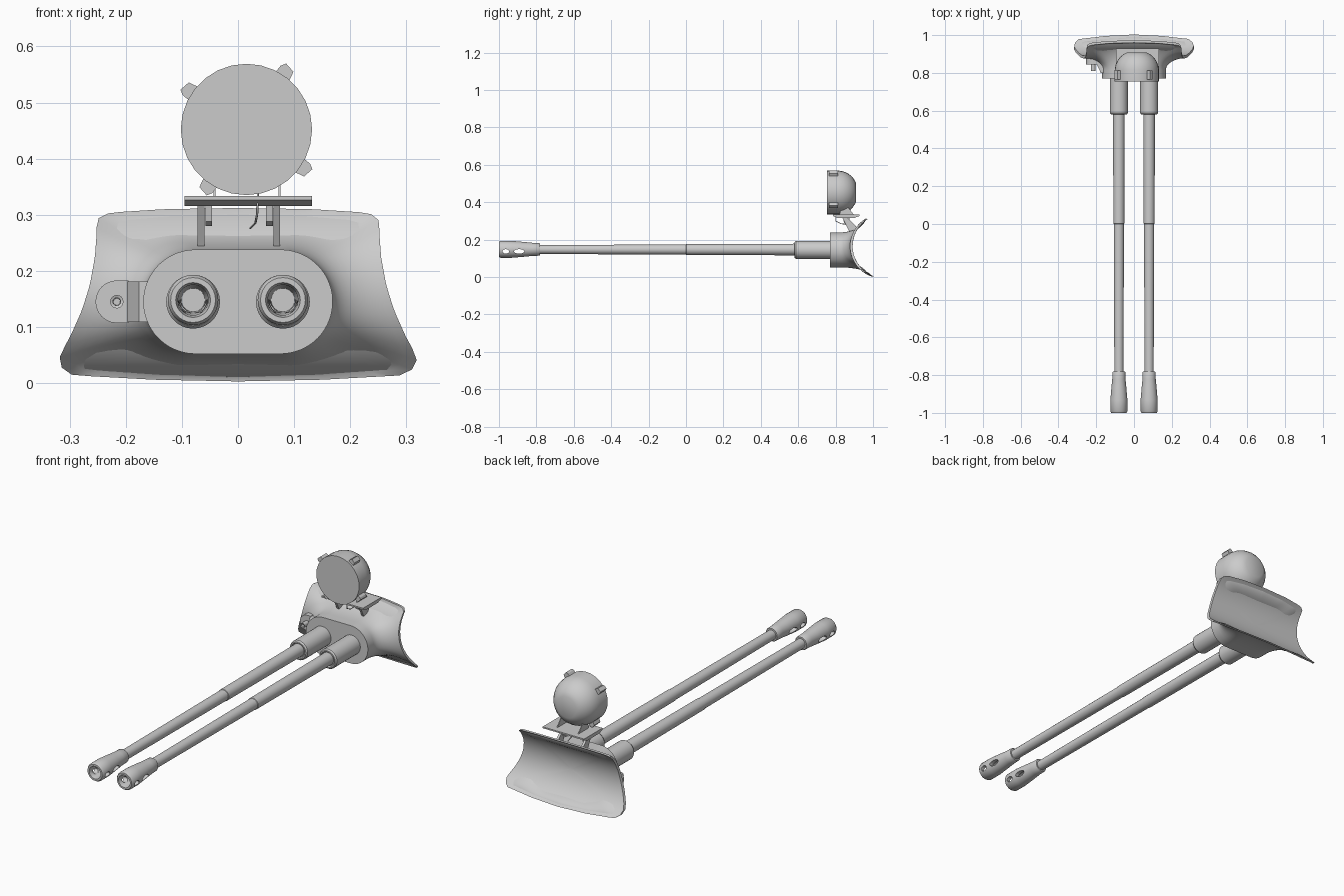
import bpy, bmesh, math
from mathutils import Matrix, Vector

if "Cube" in bpy.data.objects:
    bpy.data.objects.remove(bpy.data.objects["Cube"])

grey = bpy.data.materials.new("plain grey")
grey.diffuse_color = (0.6, 0.6, 0.6, 1)
grey.use_nodes = True
grey.node_tree.nodes["Principled BSDF"].inputs["Base Color"].default_value = grey.diffuse_color


def finish(name, bm, angle=35):
    bmesh.ops.remove_doubles(bm, verts=bm.verts, dist=1e-5)
    bmesh.ops.recalc_face_normals(bm, faces=bm.faces)
    me = bpy.data.meshes.new(name)
    bm.to_mesh(me)
    bm.free()
    ob = bpy.data.objects.new(name, me)
    bpy.context.collection.objects.link(ob)
    me.materials.append(grey)
    bpy.ops.object.select_all(action='DESELECT')
    ob.select_set(True)
    bpy.context.view_layer.objects.active = ob
    if angle:
        bpy.ops.object.shade_smooth_by_angle(angle=math.radians(angle))
    return ob


def loft(name, rings, angle=35, caps=True):
    bm = bmesh.new()
    loops = [[bm.verts.new(p) for p in r] for r in rings]
    n = len(loops[0])
    for a, b in zip(loops, loops[1:]):
        for i in range(n):
            j = (i + 1) % n
            bm.faces.new((a[i], a[j], b[j], b[i]))
    if caps:
        bm.faces.new(loops[0])
        bm.faces.new(loops[-1])
    return finish(name, bm, angle)


def lathe(name, cx, cz, profile, n=28, angle=35, caps=True):
    """Revolve (y, radius) pairs around a line along y."""
    rings = []
    for y, r in profile:
        rings.append([(cx + r * math.cos(2 * math.pi * i / n), y,
                       cz + r * math.sin(2 * math.pi * i / n)) for i in range(n)])
    return loft(name, rings, angle, caps)


def prism(name, pts, axis, a, b):
    """Extrude a flat outline along x (pts are y,z) or y (pts are x,z)."""
    def place(p, t):
        return (t, p[0], p[1]) if axis == 'x' else (p[0], t, p[1])
    return loft(name, [[place(p, t) for p in pts] for t in (a, b)], 0)


def box(name, x0, x1, y0, y1, z0, z1):
    return prism(name, [(x0, z0), (x1, z0), (x1, z1), (x0, z1)], 'y', y0, y1)


def cut(ob, cutter):
    mod = ob.modifiers.new("cut", 'BOOLEAN')
    mod.operation = 'DIFFERENCE'
    mod.solver = 'EXACT'
    mod.object = cutter
    bpy.ops.object.select_all(action='DESELECT')
    bpy.context.view_layer.objects.active = ob
    ob.select_set(True)
    bpy.ops.object.modifier_apply(modifier=mod.name)
    bpy.data.objects.remove(cutter)


# Mantlet shield: stadium nose flaring to a curved edge, hollow cylindrical back
CZ = 0.145
half = [(0, 0.312), (0.13, 0.310), (0.225, 0.304), (0.245, 0.299), (0.252, 0.288),
        (0.252, 0.265), (0.255, 0.225), (0.264, 0.175), (0.278, 0.13), (0.298, 0.085),
        (0.316, 0.052), (0.319, 0.042), (0.314, 0.027), (0.295, 0.014), (0.15, 0.006), (0, 0.003)]
outline = half + [(-x, z) for x, z in half[-2:0:-1]]
stadium = []
for k in range(25):
    a = -math.pi / 2 + math.pi * k / 24
    stadium.append((0.076 + 0.093 * math.cos(a), CZ + 0.093 * math.sin(a)))
stadium += [(-x, 2 * CZ - z) for x, z in stadium]


def ray_hit(poly, ang):
    dx, dz = math.cos(ang), math.sin(ang)
    for (x1, z1), (x2, z2) in zip(poly, poly[1:] + poly[:1]):
        ex, ez = x2 - x1, z2 - z1
        den = dx * ez - dz * ex
        if abs(den) < 1e-9:
            continue
        t = (x1 * ez - (z1 - CZ) * ex) / den
        u = (x1 * dz - (z1 - CZ) * dx) / den
        if t > 0 and -1e-6 <= u <= 1 + 1e-6:
            return (t * dx, CZ + t * dz)
    return (0, CZ)


def back_y(z):
    return 1.063 - math.sqrt(max(0.0, 0.172 ** 2 - (z - 0.165) ** 2))


N = 112
angs = [2 * math.pi * (i + 0.37) / N for i in range(N)]
inner = [ray_hit(stadium, a) for a in angs]
outer = [ray_hit(outline, a) for a in angs]
rings = [[(x, 0.77, z) for x, z in inner]]
for k in range(13):
    t = k / 12 * math.pi / 2
    f, g = 1 - math.cos(t), math.sin(t)
    ring = []
    for (xi, zi), (xo, zo) in zip(inner, outer):
        yo = back_y(zo) - 0.014
        ring.append((xi + (xo - xi) * f, 0.815 + (yo - 0.815) * g, zi + (zo - zi) * f))
    rings.append(ring)
for s in (0.995, 0.9, 0.78, 0.65, 0.5, 0.35, 0.2, 0.05):
    ring = []
    for x, z in outer:
        zz = CZ + (z - CZ) * s
        ring.append((x * s, back_y(zz), zz))
    rings.append(ring)
loft("mantlet_shield", rings)

# Twin barrels with sleeves and slotted muzzles
for side, x in (("left", -0.08), ("right", 0.08)):
    lathe(side + "_sleeve", x, CZ, [(0.585, 0.034), (0.58, 0.038), (0.581, 0.043),
                                    (0.588, 0.048), (0.80, 0.048)])
    lathe(side + "_barrel", x, CZ + 0.002, [(-0.80, 0.024), (0.0, 0.027), (0.002, 0.029), (0.60, 0.031)])
    muzzle = lathe(side + "_muzzle", x, CZ + 0.003,
                   [(-0.84, 0.021), (-0.985, 0.027), (-1.0, 0.031), (-1.0, 0.040), (-0.992, 0.045),
                    (-0.93, 0.045), (-0.86, 0.039), (-0.82, 0.035), (-0.785, 0.034), (-0.78, 0.031)])
    # Side vents through the muzzle wall
    for y, w in ((-0.963, 0.018), (-0.892, 0.028)):
        pts = [(y + w * math.cos(math.pi * k / 8), CZ - 0.008 + 0.012 * math.sin(math.pi * k / 8))
               for k in range(16)]
        cut(muzzle, prism("vent_cutter", pts, 'x', x - 0.08, x + 0.08))
    bpy.ops.object.shade_smooth_by_angle(angle=math.radians(35))

# Sight lug on the left of the nose
lug = [(-0.195, 0.107), (-0.195, 0.183)]
for k in range(13):
    a = math.pi / 2 + math.pi * k / 12
    lug.append((-0.216 + 0.038 * math.cos(a), CZ + 0.038 * math.sin(a)))
prism("sight_lug", lug, 'y', 0.845, 0.875)
wedge = [(-0.197, 0.845), (-0.176, 0.80), (-0.15, 0.80), (-0.15, 0.875), (-0.197, 0.875)]
loft("lug_wedge", [[(x, y, z) for x, y in wedge] for z in (0.109, 0.181)], 0)
lathe("sight_tube", -0.216, CZ, [(0.842, 0.006), (0.812, 0.007), (0.810, 0.012), (0.86, 0.012)], 16)

# Searchlight: drum with a domed back and flat end
LX, LZ = 0.015, 0.452
lathe("searchlight", LX, LZ, [(0.755, 0.117), (0.815, 0.117), (0.84, 0.113), (0.862, 0.104),
                              (0.882, 0.09), (0.897, 0.073), (0.908, 0.052)], 28, 30)

# Clips around the lamp rim
for k in range(4):
    a = math.radians(56 + 90 * k)
    rad, tan = Vector((math.cos(a), math.sin(a))), Vector((-math.sin(a), math.cos(a)))
    c = Vector((LX, LZ))
    pts = [c + rad * r + tan * t for r, t in ((0.10, -0.017), (0.132, -0.012), (0.137, 0.007),
                                              (0.128, 0.013), (0.10, 0.015))]
    prism("lamp_clip", [tuple(p) for p in pts], 'y', 0.765, 0.812)

# Lamp platform, thinner toward its front and back
prism("lamp_platform", [(0.785, 0.333), (0.785, 0.326), (0.81, 0.316), (0.90, 0.316),
                        (0.928, 0.326), (0.928, 0.333)], 'x', -0.095, 0.132)

# Lamp feet and platform brackets
for x in (-0.042, 0.074):
    prism("lamp_foot", [(0.82, 0.33), (0.90, 0.33), (0.865, 0.375), (0.83, 0.375)], 'x', x - 0.002, x + 0.002)
for x in (-0.066, 0.069):
    prism("platform_strut", [(0.835, 0.318), (0.862, 0.318), (0.91, 0.27), (0.90, 0.238), (0.875, 0.24)],
          'x', x - 0.006, x + 0.006)
for x in (-0.052, 0.056):
    prism("platform_hinge", [(0.84, 0.318), (0.875, 0.318), (0.87, 0.285), (0.855, 0.280), (0.845, 0.288)],
          'x', x - 0.006, x + 0.006)

# Lamp cable
cu = bpy.data.curves.new("lamp_cable", 'CURVE')
cu.dimensions = '3D'
cu.bevel_depth = 0.002
cu.bevel_resolution = 1
path = [(0.036, 0.84, 0.345), (0.035, 0.80, 0.325), (0.034, 0.80, 0.30), (0.031, 0.83, 0.285), (0.022, 0.89, 0.276)]
sp = cu.splines.new('POLY')
sp.points.add(len(path) - 1)
for p, c in zip(sp.points, path):
    p.co = (*c, 1)
cable = bpy.data.objects.new("lamp_cable", cu)
cu.materials.append(grey)
bpy.context.collection.objects.link(cable)
